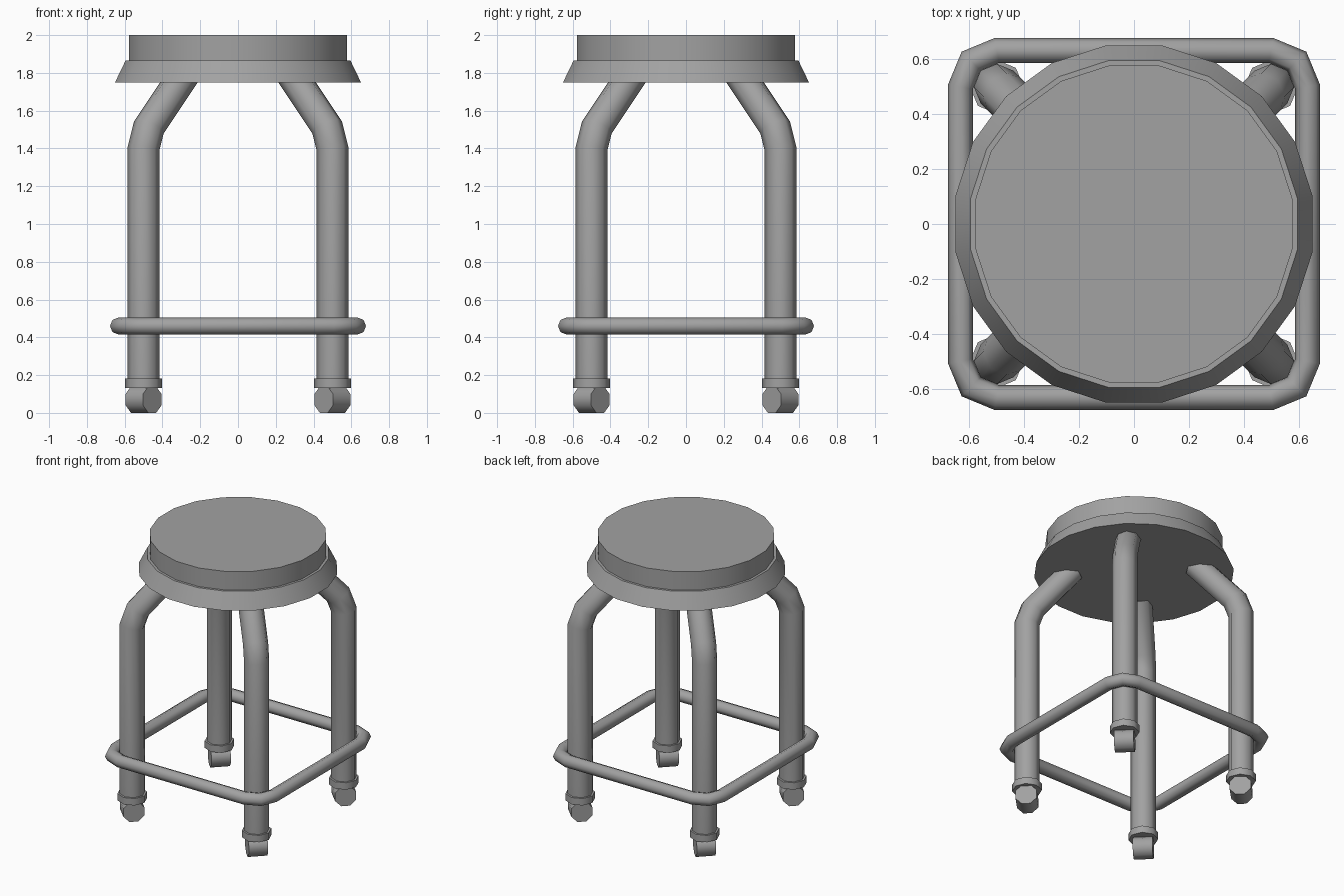
import bpy, bmesh, math
from mathutils import Vector, Matrix

cube = bpy.data.objects.get("Cube")
if cube:
    bpy.data.objects.remove(cube, do_unlink=True)

grey = bpy.data.materials.new("mid_grey")
grey.use_nodes = True
COLOUR = (0.36, 0.36, 0.36, 1)
grey.diffuse_color = COLOUR
grey.node_tree.nodes["Principled BSDF"].inputs["Base Color"].default_value = COLOUR


def finish(name, bm):
    bmesh.ops.recalc_face_normals(bm, faces=bm.faces)
    mesh = bpy.data.meshes.new(name)
    bm.to_mesh(mesh)
    bm.free()
    mesh.materials.append(grey)
    obj = bpy.data.objects.new(name, mesh)
    bpy.context.collection.objects.link(obj)
    bpy.ops.object.select_all(action='DESELECT')
    obj.select_set(True)
    bpy.context.view_layer.objects.active = obj
    bpy.ops.object.shade_smooth_by_angle(angle=math.radians(50))
    return obj


def drum(name, sides, r_low, r_high, depth, matrix):
    bm = bmesh.new()
    bmesh.ops.create_cone(bm, cap_ends=True, segments=sides, radius1=r_low,
                          radius2=r_high, depth=depth, matrix=matrix)
    return finish(name, bm)


def tube(name, path, normal, radius, sides=8, closed=False):
    """Sweep a round section along a path lying in the plane with this normal."""
    bm = bmesh.new()
    rings, n = [], len(path)
    for i, p in enumerate(path):
        before = path[i - 1] if closed or i else None
        after = path[(i + 1) % n] if closed or i < n - 1 else None
        a = (p - before).normalized() if before else (after - p).normalized()
        b = (after - p).normalized() if after else a
        t = (a + b).normalized()
        across = normal.cross(t) / t.dot(a)
        angles = [math.tau * k / sides for k in range(sides)]
        rings.append([bm.verts.new(p + radius * (normal * math.cos(w) + across * math.sin(w)))
                      for w in angles])
    for i in range(n if closed else n - 1):
        r, s = rings[i], rings[(i + 1) % n]
        for k in range(sides):
            j = (k + 1) % sides
            bm.faces.new((r[k], r[j], s[j], s[k]))
    if not closed:
        bm.faces.new(rings[0])
        bm.faces.new(rings[-1])
    return finish(name, bm)


# Seat: flared skirt below a flat cushion, both with a flat side to the front
turn = Matrix.Rotation(math.radians(9), 4, 'Z')
drum("seat_skirt", 20, 0.659, 0.603, 0.115, Matrix.Translation((0, 0, 1.8075)) @ turn)
drum("seat_cushion", 20, 0.585, 0.585, 0.14, Matrix.Translation((0, 0, 1.93)) @ turn)

# Four bent legs, each with a collar and a caster roller set across the diagonal
for front_back, sy in (("front", -1), ("back", 1)):
    for side, sx in (("left", 1), ("right", -1)):
        label = f"{front_back}_{side}"
        out = Vector((sx, sy, 0)).normalized()
        across = out.cross(Vector((0, 0, 1)))
        profile = [(0.707, 0.15), (0.707, 1.4), (0.668, 1.51), (0.405, 1.79)]
        tube(f"{label}_leg", [out * r + Vector((0, 0, z)) for r, z in profile], across, 0.084)
        foot = Matrix.Translation((sx * 0.5, sy * 0.5, 0))
        drum(f"{label}_collar", 8, 0.098, 0.098, 0.05,
             foot @ Matrix.Translation((0, 0, 0.158)))
        axle = across.to_track_quat('Z', 'Y').to_matrix().to_4x4()
        drum(f"{label}_roller", 8, 0.076, 0.076, 0.13,
             foot @ Matrix.Translation((0, 0, 0.0702)) @ axle
             @ Matrix.Rotation(math.radians(22.5), 4, 'Z'))

# Square foot ring with rounded corners
ring = []
for corner in range(4):
    middle = math.radians(45 + 90 * corner)
    centre = Vector((math.cos(middle), math.sin(middle), 0)) * 0.707
    for step in (-45, 0, 45):
        w = middle + math.radians(step)
        ring.append(centre + 0.133 * Vector((math.cos(w), math.sin(w), 0)) + Vector((0, 0, 0.46)))
tube("foot_ring", ring, Vector((0, 0, 1)), 0.045, closed=True)
